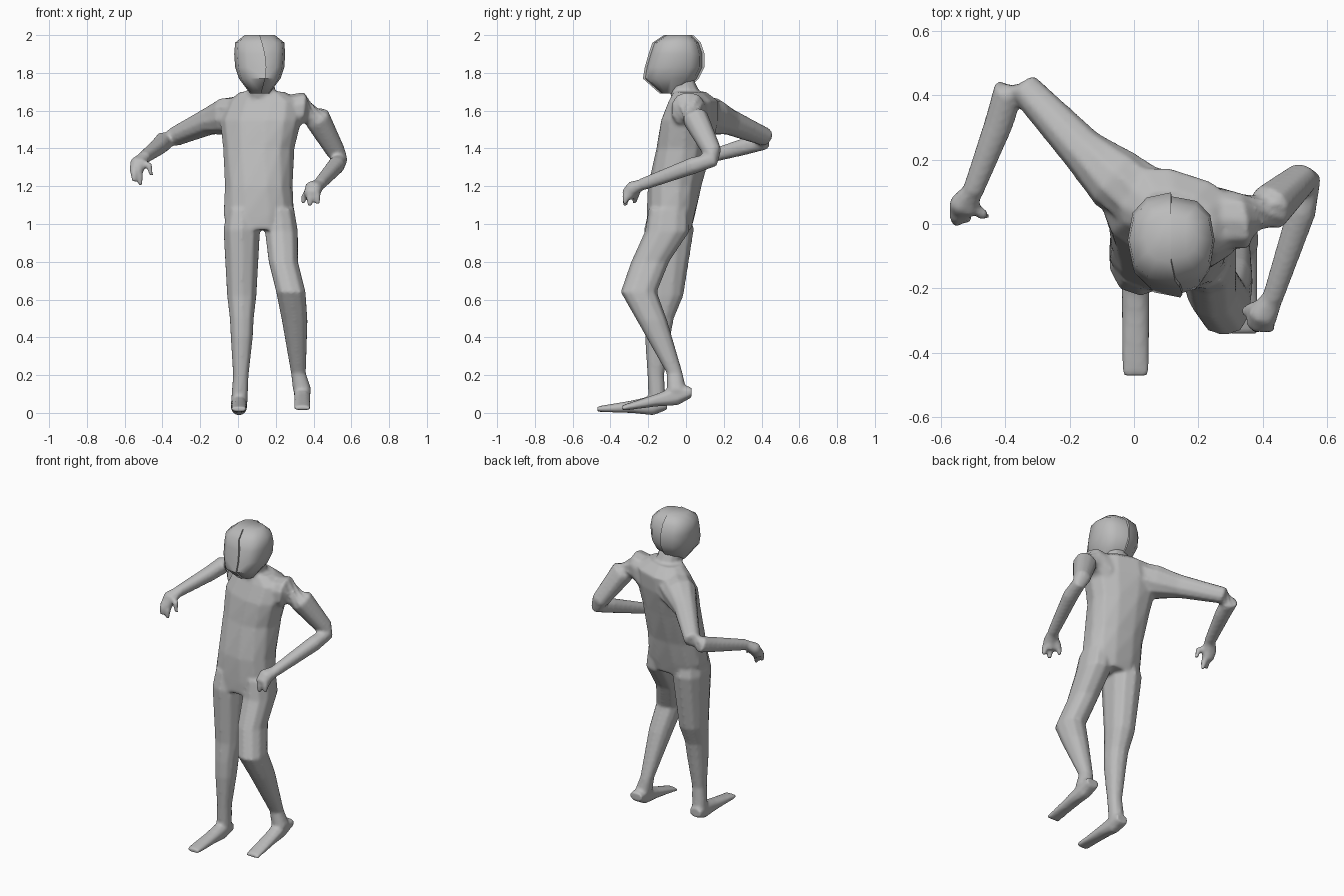
import bpy, bmesh, math
from mathutils import Vector, Matrix

if "Cube" in bpy.data.objects:
    bpy.data.objects.remove(bpy.data.objects["Cube"])

shade = (0.5, 0.5, 0.5, 1)
grey = bpy.data.materials.new("plain grey")
grey.use_nodes = True
grey.diffuse_color = shade
grey.node_tree.nodes["Principled BSDF"].inputs["Base Color"].default_value = shade


def finish(name, bm):
    """Turn a finished bmesh into a named grey object."""
    bmesh.ops.recalc_face_normals(bm, faces=bm.faces)
    mesh = bpy.data.meshes.new(name)
    bm.to_mesh(mesh)
    bm.free()
    mesh.materials.append(grey)
    obj = bpy.data.objects.new(name, mesh)
    bpy.context.collection.objects.link(obj)
    return obj


def rounded(angle, power):
    """Cosine and sine of an angle on a softly squared circle."""
    return [math.copysign(abs(value) ** power, value)
            for value in (math.cos(angle), math.sin(angle))]


def bridge(bm, loops, closed=True):
    """Skin neighbouring loops of vertices and cap both ends."""
    count = len(loops[0])
    for low, high in zip(loops, loops[1:]):
        for k in range(count):
            n = (k + 1) % count
            bm.faces.new((low[k], low[n], high[n], high[k]))
    bm.faces.new(loops[0])
    bm.faces.new(loops[-1])


def add_ring(bm, center, u, v, sides=10):
    """One cross-section spanned by the half axes u and v."""
    loop = []
    for k in range(sides):
        c, s = rounded(math.tau * (k + 0.5) / sides, 0.85)
        loop.append(bm.verts.new(center + u * c + v * s))
    return loop


def tube(bm, path, sides=10, flatness=1):
    """Round limb through (x, y, z, radius) points, square to its path."""
    points = [Vector(p[:3]) for p in path]
    loops = []
    for i, center in enumerate(points):
        before, after = points[max(i - 1, 0)], points[min(i + 1, len(points) - 1)]
        along = (after - before).normalized()
        side = Vector((1, 0, 0)) if abs(along.x) < 0.8 else Vector((0, 1, 0))
        u = (side - along * side.dot(along)).normalized()
        radius = path[i][3]
        loops.append(add_ring(bm, center, u * radius, along.cross(u) * radius * flatness, sides))
    bridge(bm, loops)


def leg(bm, path):
    """Level sections that grow deeper towards the hip."""
    loops = []
    for x, y, z, radius in path:
        deep = radius * (1 + z / 3)
        loops.append(add_ring(bm, Vector((x, y, z)),
                              Vector((radius, 0, 0)), Vector((0, deep, 0))))
    bridge(bm, loops)


def foot(bm, heel, toe):
    """Wedge that is tallest at the ankle and thins to the toe."""
    heel, toe = Vector(heel), Vector(toe)
    width = 0.045
    loops = []
    for along, height in ((0, 0.03), (0.2, 0.055), (0.5, 0.035), (1, 0.015)):
        loops.append(add_ring(bm, heel.lerp(toe, along), Vector((width, 0, 0)),
                              Vector((0, 0, height)), sides=8))
    bridge(bm, loops)


def finger(bm, knuckle, bend, drop):
    """Short hooked finger: out from the knuckle, then down."""
    knuckle, bend = Vector(knuckle), Vector(bend)
    middle = knuckle + bend
    tip = middle + bend * 0.3 - Vector((0, 0, drop))
    tube(bm, [(*knuckle, 0.025), (*middle, 0.02), (*tip, 0.01)], sides=6)


body = bmesh.new()

# torso, twisting gradually from the hips to the shoulders
twist = math.radians(-18)
torso_loops = []
for x, y, z, wide, deep in [
        (.11, -.09, .97, .17, .12), (.11, -.08, 1.05, .19, .13),
        (.11, -.06, 1.2, .18, .14), (.11, -.01, 1.4, .19, .14),
        (.12, .02, 1.55, .22, .14), (.14, .04, 1.65, .2, .12),
        (.13, .02, 1.7, .12, .08)]:
    turn = Matrix.Rotation(twist * min(max((z - 1) * 2, 0), 1), 3, 'Z')
    torso_loops.append(add_ring(body, Vector((x, y, z)), turn @ Vector((wide, 0, 0)),
                                turn @ Vector((0, deep, 0)), sides=12))
bridge(body, torso_loops)

# neck
tube(body, [(.13, .03, 1.6, .08), (.12, -.04, 1.78, .07)])

# right leg, nearly straight
leg(body, [(.02, -.09, 1.08, .08), (.02, -.09, .97, .1), (.02, -.11, .62, .08),
           (.02, -.14, .5, .065), (.02, -.15, .4, .06), (.015, -.16, .2, .042),
           (.005, -.15, .03, .045)])
foot(body, (.005, -.1, .045), (.005, -.47, .02))

# left leg, bent with the knee forward
leg(body, [(.22, -.09, 1.08, .08), (.23, -.1, .96, .09), (.24, -.19, .8, .08),
           (.28, -.25, .64, .08), (.3, -.18, .49, .07), (.32, -.06, .21, .04),
           (.34, -.05, .12, .05)])
foot(body, (.34, .03, .11), (.34, -.34, .025))

# right arm, elbow pushed back
tube(body, [(.06, .06, 1.58, .11), (-.06, .14, 1.57, .1), (-.16, .23, 1.54, .07),
            (-.34, .42, 1.46, .05), (-.39, .41, 1.44, .05), (-.42, .31, 1.41, .045),
            (-.5, .1, 1.35, .033)])

# left arm, hand brought forward
tube(body, [(.24, .02, 1.58, .1), (.34, .01, 1.61, .09), (.42, .05, 1.56, .07),
            (.52, .14, 1.38, .05), (.54, .14, 1.34, .04), (.52, .04, 1.31, .045),
            (.43, -.23, 1.21, .033)])

# right hand: palm, curled fingers and thumb
tube(body, [(-.5, .1, 1.35, .033), (-.53, .06, 1.32, .045), (-.54, .03, 1.27, .035)], 8, 0.85)
finger(body, (-.55, .03, 1.29), (0, -.02, -.03), .03)
finger(body, (-.53, .04, 1.28), (.01, -.02, -.03), .04)
finger(body, (-.51, .05, 1.33), (.04, -.02, -.02), .05)

# left hand: palm, curled fingers and thumb
tube(body, [(.43, -.23, 1.21, .033), (.4, -.28, 1.19, .048), (.39, -.31, 1.15, .045)], 8, 0.85)
finger(body, (.41, -.31, 1.17), (.01, -.01, -.03), .03)
finger(body, (.38, -.31, 1.16), (0, -.01, -.03), .03)
finger(body, (.38, -.26, 1.18), (-.03, -.01, -.04), .02)

# fuse the limbs into one soft skin
skin = finish("body", body)
fuse = skin.modifiers.new("fuse", 'REMESH')
fuse.mode = 'VOXEL'
fuse.voxel_size = 0.01
fuse.use_smooth_shade = True
soften = skin.modifiers.new("soften", 'SMOOTH')
soften.iterations = 5


def head_half(name, sign, step):
    """Half a head, from the wavy seam on the face round to the back."""
    bm = bmesh.new()
    center, segments = 0.115, 6
    rows = []
    for z, middle, deep, spread in [
            (1.69, -.08, .05, .05), (1.77, -.08, .14, .11), (1.83, -.06, .15, .13),
            (1.9, -.05, .14, .135), (1.96, -.05, .12, .13), (2, -.04, .07, .08)]:
        seam = 0.035 * math.sin(math.pi * (2 - z) * 3)
        row = []
        for k in range(segments + 1):
            part = k / segments
            c, s = rounded(math.pi * part, 0.8)
            x = center + sign * spread * s + seam * (1 - part) * (1 - s)
            row.append(bm.verts.new((x, middle - (deep + step) * c, z)))
        rows.append(row)
    bridge(bm, rows)
    half = finish(name, bm)
    bpy.ops.object.select_all(action='DESELECT')
    half.select_set(True)
    bpy.context.view_layer.objects.active = half
    bpy.ops.object.shade_smooth_by_angle(angle=math.radians(50))


# head halves meet at a small step
head_half("head_right_half", -1, 0.008)
head_half("head_left_half", 1, -0.004)
